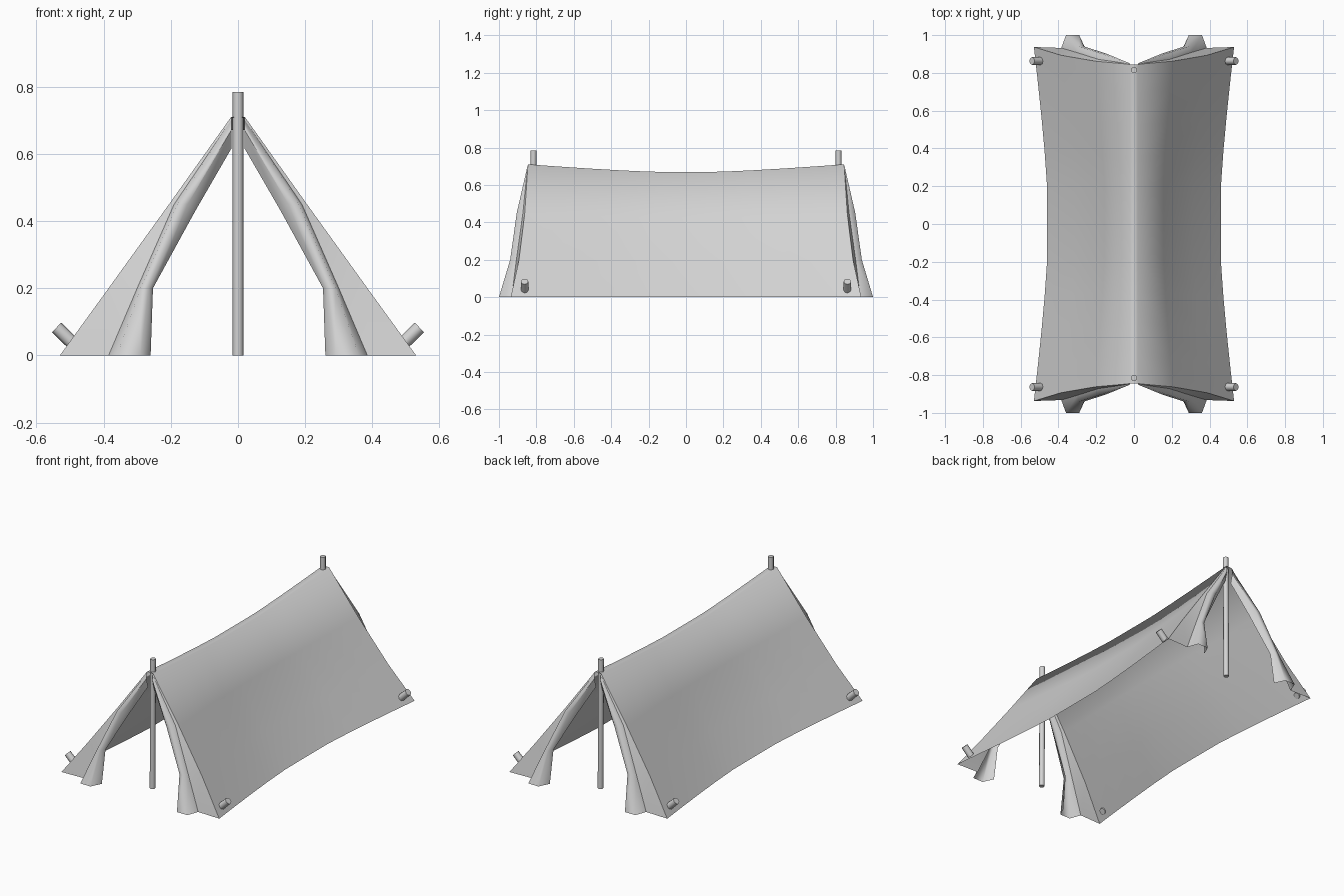
import bpy, bmesh
from mathutils import Vector

cube = bpy.data.objects.get("Cube")
if cube:
    bpy.data.objects.remove(cube)

# One plain grey for the whole model
grey = bpy.data.materials.new("plain grey")
grey.use_nodes = True
colour = (0.65, 0.65, 0.65, 1)
grey.diffuse_color = colour
grey.node_tree.nodes["Principled BSDF"].inputs["Base Color"].default_value = colour


def add_object(name, bm):
    mesh = bpy.data.meshes.new(name)
    bm.to_mesh(mesh)
    bm.free()
    mesh.materials.append(grey)
    obj = bpy.data.objects.new(name, mesh)
    bpy.context.collection.objects.link(obj)
    return obj


def add_mirror(obj):
    mod = obj.modifiers.new("mirror", "MIRROR")
    mod.use_axis = (True, True, False)
    mod.merge_threshold = 0.0005


def skin(bm, rows):
    """Joins neighbouring rows of vertices with smooth quads."""
    for lower, upper in zip(rows, rows[1:]):
        for a, b, c, d in zip(lower, lower[1:], upper[1:], upper):
            bm.faces.new((a, b, c, d)).smooth = True


def harden(bm, line):
    """Keeps the edges along a line of vertices crisp."""
    for a, b in zip(line, line[1:]):
        bm.edges.get((a, b)).smooth = False


# Open end edge of the canvas, from ridge to ground: x, y, z
end_edge = [(0.02, 0.845, 0.71), (0.205, 0.862, 0.45), (0.385, 0.893, 0.2), (0.53, 0.937, 0)]
# Share of the length at which each column of the canvas stands
columns = [0, 0.22, 0.42, 0.62, 0.82, 1]

# Sagging canvas roof: one quarter, mirrored both ways
bm = bmesh.new()
rows = []
for f in columns:
    sag = 1 - max(0, (f - 0.2) / 0.8) ** 1.25
    row = [bm.verts.new((0, -end_edge[0][1] * f, 0.71 - 0.04 * sag))]
    for x, y, z in end_edge:
        slope = z / 0.71
        inward = (0.07 + 0.1 * slope) * (1 - slope)
        row.append(bm.verts.new((x - inward * sag, -y * f, z - 0.04 * sag * slope)))
    rows.append(row)
skin(bm, rows)
bmesh.ops.recalc_face_normals(bm, faces=bm.faces)
if sum(f.normal.z for f in bm.faces) < 0:
    bmesh.ops.reverse_faces(bm, faces=bm.faces)
add_mirror(add_object("canvas_roof", bm))

# Gathered door flap: strip beside the roof edge, then an open tied-back fold
# Each level runs: crease, outer front, inner front, inner edge
fold = [
    [(0.02, 0.847, 0.70), (0.02, 0.85, 0.69), (0.02, 0.85, 0.67), (0.02, 0.835, 0.615)],
    [(0.19, 0.872, 0.45), (0.18, 0.905, 0.45), (0.15, 0.903, 0.45), (0.127, 0.87, 0.43)],
    [(0.30, 0.907, 0.2), (0.29, 0.94, 0.2), (0.265, 0.94, 0.2), (0.253, 0.91, 0.2)],
    [(0.385, 0.932, 0), (0.36, 1.0, 0), (0.29, 1.0, 0), (0.26, 0.935, 0)],
]
bm = bmesh.new()
rows = []
for edge_point, level in zip(end_edge, fold):
    rows.append([bm.verts.new((x, -y, z)) for x, y, z in [edge_point] + level])
skin(bm, rows)
harden(bm, [row[1] for row in rows])
harden(bm, [row[3] for row in rows[:2]])
bmesh.ops.recalc_face_normals(bm, faces=bm.faces)
if sum(f.normal.y for f in bm.faces) > 0:
    bmesh.ops.reverse_faces(bm, faces=bm.faces)
add_mirror(add_object("door_flaps", bm))


def rod(name, start, end, radius, sides):
    start, end = Vector(start), Vector(end)
    axis = end - start
    bm = bmesh.new()
    bmesh.ops.create_cone(bm, cap_ends=True, segments=sides, radius1=radius,
                          radius2=radius, depth=axis.length)
    turn = axis.to_track_quat("Z", "Y")
    for v in bm.verts:
        v.co = turn @ v.co + (start + end) / 2
    for f in bm.faces:
        f.smooth = len(f.verts) == 4
    for e in bm.edges:
        e.smooth = all(len(f.verts) == 4 for f in e.link_faces)
    return add_object(name, bm)


# Tent poles and corner pegs
for end, sy in (("front", -1), ("back", 1)):
    rod(end + "_pole", (0, sy * 0.82, 0), (0, sy * 0.815, 0.783), 0.016, 8)
    for side, sx in (("left", 1), ("right", -1)):
        rod(end + "_" + side + "_peg", (sx * 0.488, sy * 0.863, 0.033),
            (sx * 0.54, sy * 0.863, 0.083), 0.02, 8)
